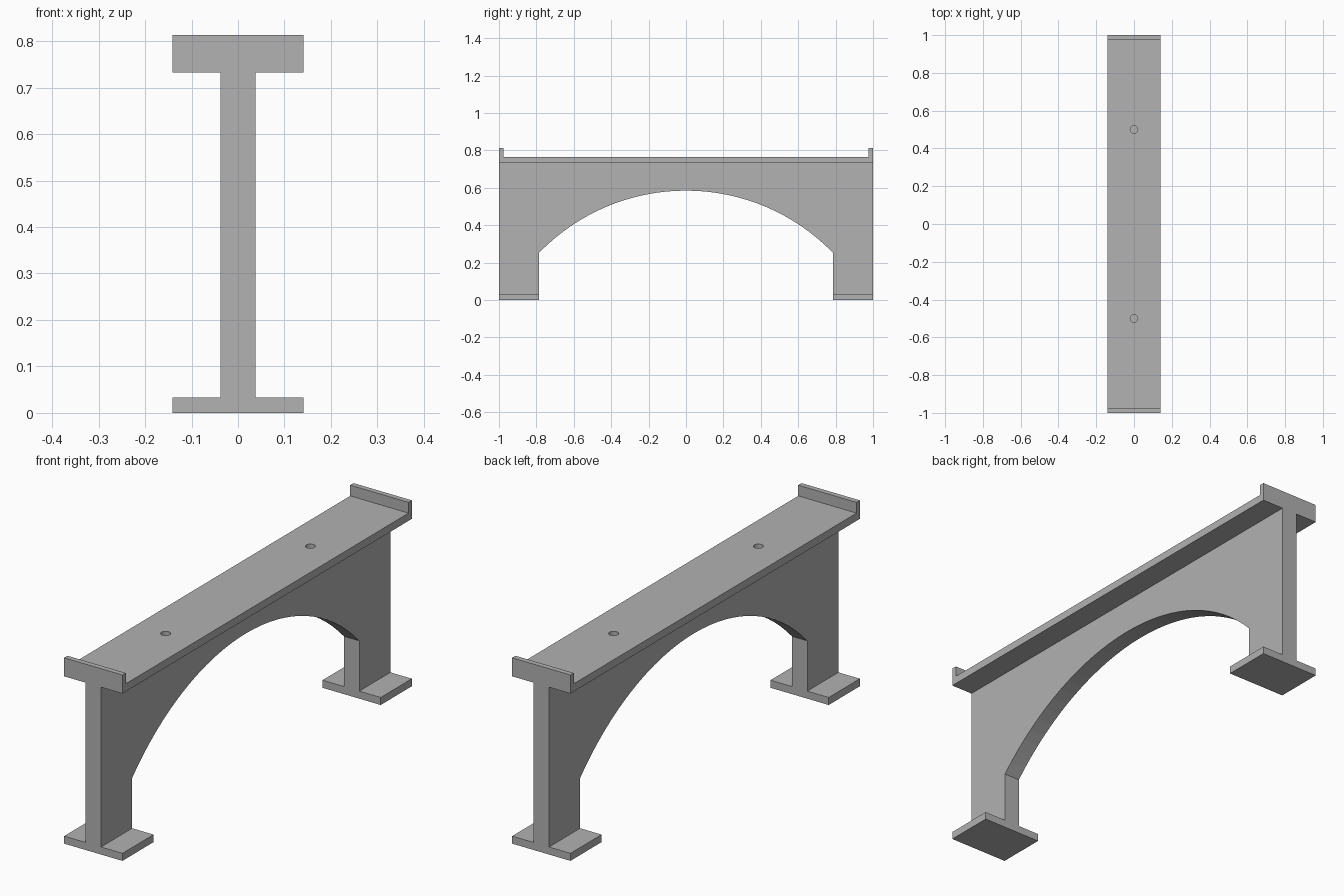
import bpy, bmesh, math

cube = bpy.data.objects.get("Cube")
if cube:
    bpy.data.objects.remove(cube, do_unlink=True)

HALF_W, WEB = 0.141, 0.0375      # half widths of slabs and wall
FOOT_IN, FOOT_H = 0.785, 0.033   # inner edge and thickness of feet
DECK_LO, DECK_HI, LIP_TOP, LIP = 0.732, 0.766, 0.813, 0.023
SPRING, CROWN = 0.253, 0.585     # arch start and top heights

grey = bpy.data.materials.new("plain grey")
grey.use_nodes = True
colour = (0.445, 0.445, 0.445, 1)
grey.diffuse_color = colour
grey.node_tree.nodes["Principled BSDF"].inputs["Base Color"].default_value = colour


def extrude_profile(name, profile, half_width):
    """Solid from a (y, z) outline, extruded across x."""
    bm = bmesh.new()
    face = bm.faces.new([bm.verts.new((-half_width, y, z)) for y, z in profile])
    new = bmesh.ops.extrude_face_region(bm, geom=[face])["geom"]
    bmesh.ops.translate(bm, vec=(2 * half_width, 0, 0),
                        verts=[v for v in new if isinstance(v, bmesh.types.BMVert)])
    bmesh.ops.recalc_face_normals(bm, faces=bm.faces)
    mesh = bpy.data.meshes.new(name)
    bm.to_mesh(mesh)
    bm.free()
    mesh.materials.append(grey)
    obj = bpy.data.objects.new(name, mesh)
    bpy.context.collection.objects.link(obj)
    return obj


# Arched wall
rise = CROWN - SPRING
radius = (FOOT_IN ** 2 + rise ** 2) / (2 * rise)
span = math.asin(FOOT_IN / radius)
steps = 32
arch = []
for i in range(steps + 1):
    a = span * (2 * i / steps - 1)
    arch.append((radius * math.sin(a), CROWN - radius + radius * math.cos(a)))
wall = ([(-1, DECK_LO), (-1, FOOT_H), (-FOOT_IN, FOOT_H)] + arch
        + [(FOOT_IN, FOOT_H), (1, FOOT_H), (1, DECK_LO)])
extrude_profile("arched_wall", wall, WEB)

# Feet
for name, s in (("front_foot", -1), ("back_foot", 1)):
    extrude_profile(name, [(s * FOOT_IN, 0), (s, 0), (s, FOOT_H), (s * FOOT_IN, FOOT_H)], HALF_W)

# Deck with raised end lips
half = [(1, DECK_LO), (1, LIP_TOP), (1 - LIP, LIP_TOP), (1 - LIP, DECK_HI)]
deck = extrude_profile("deck", half + [(-y, z) for y, z in reversed(half)], HALF_W)

# Two round holes through the deck, floored by the wall below
for y in (-0.5, 0.5):
    bpy.ops.mesh.primitive_cylinder_add(vertices=32, radius=0.02, depth=0.1,
                                        location=(0, y, (DECK_LO + DECK_HI) / 2))
    cutter = bpy.context.object
    cutter.name = "hole_cutter"
    cutter.hide_render = True
    cutter.data.materials.append(grey)
    mod = deck.modifiers.new("hole", "BOOLEAN")
    mod.operation, mod.solver, mod.object = "DIFFERENCE", "EXACT", cutter
    bpy.context.view_layer.objects.active = deck
    bpy.ops.object.modifier_apply(modifier=mod.name)
    bpy.data.objects.remove(cutter, do_unlink=True)
